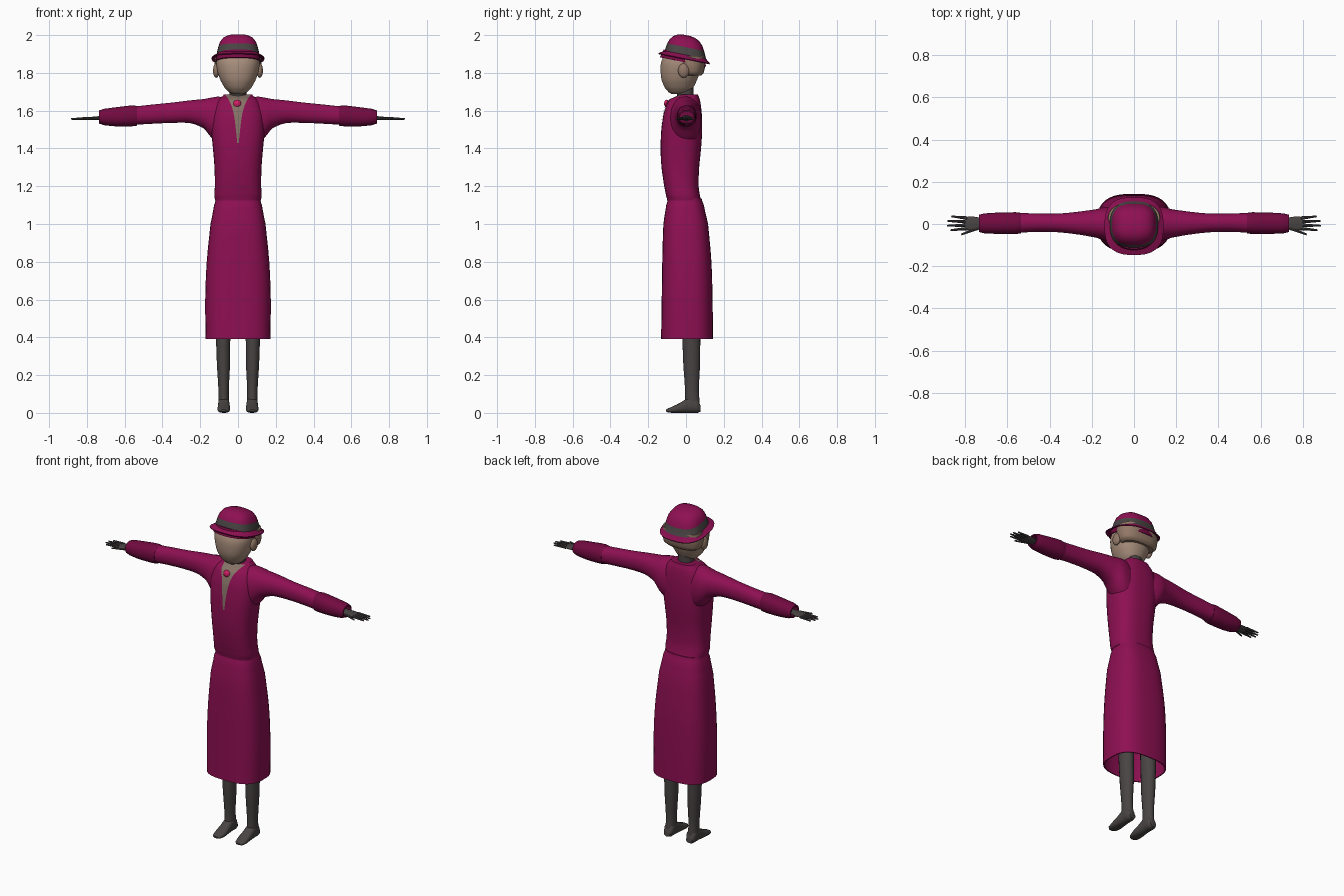
import bpy, bmesh, math
from mathutils import Vector, Matrix

if "Cube" in bpy.data.objects:
    bpy.data.objects.remove(bpy.data.objects["Cube"])


def material(name, rgb):
    m = bpy.data.materials.new(name)
    m.use_nodes = True
    col = (*rgb, 1)
    m.diffuse_color = col
    b = m.node_tree.nodes["Principled BSDF"]
    b.inputs["Base Color"].default_value = col
    b.inputs["Roughness"].default_value = 0.8
    return m


MAGENTA = material("magenta cloth", (0.27, 0.005, 0.085))
WINE = material("dark magenta cloth", (0.17, 0.003, 0.052))
GREY = material("charcoal", (0.065, 0.058, 0.056))
SKIN = material("skin", (0.39, 0.27, 0.2))
HAIR = material("light brown hair", (0.29, 0.19, 0.135))
CHEST = material("taupe neckline", (0.24, 0.17, 0.135))
PINK = material("pink pendant", (0.66, 0.012, 0.13))


def finish(name, bm, mats, mirrored=False, angle=40):
    bmesh.ops.recalc_face_normals(bm, faces=bm.faces)
    me = bpy.data.meshes.new(name)
    bm.to_mesh(me)
    bm.free()
    for m in mats:
        me.materials.append(m)
    me.shade_smooth()
    me.set_sharp_from_angle(angle=math.radians(angle))
    ob = bpy.data.objects.new(name, me)
    bpy.context.collection.objects.link(ob)
    if mirrored:
        ob.modifiers.new("mirror", "MIRROR").use_mirror_merge = False
    return ob


def soften(secs, k=3):
    """Catmull-Rom resampling of a list of sections."""
    out = []
    for i in range(len(secs) - 1):
        p0, p1 = secs[max(i - 1, 0)], secs[i]
        p2, p3 = secs[i + 1], secs[min(i + 2, len(secs) - 1)]
        for s in range(k):
            t = s / k
            row = [b + 0.5 * t * (c - a + t * (2*a - 5*b + 4*c - d + t * (3*(b - c) + d - a)))
                   for a, b, c, d in zip(p0, p1, p2, p3)]
            row[0] = p1[0] + (p2[0] - p1[0]) * t
            out.append(tuple(row))
    return out + [secs[-1]]


def wide(z, w, y0, y1, cx=0):
    return (z, cx - w, cx + w, y0, y1)


def loft(name, secs, mats, axis="z", n=2.4, seg=28, tilt=0, bands=None, mirrored=False, angle=40):
    """Skin superellipse sections (t, a0, a1, b0, b1) placed along an axis."""
    bm = bmesh.new()
    rings = []
    for t, a0, a1, b0, b1 in secs:
        ring = []
        for i in range(seg):
            th = 2 * math.pi * (i + 0.5) / seg
            c, s = math.cos(th), math.sin(th)
            a = (a0 + a1) / 2 + (a1 - a0) / 2 * math.copysign(abs(c) ** (2 / n), c)
            b = (b0 + b1) / 2 + (b1 - b0) / 2 * math.copysign(abs(s) ** (2 / n), s)
            co = {"z": (a, b, t - tilt * b), "x": (t, b, a), "y": (a, t, b)}[axis]
            ring.append(bm.verts.new(co))
        rings.append(ring)
    for j in range(len(rings) - 1):
        for i in range(seg):
            k = (i + 1) % seg
            f = bm.faces.new((rings[j][i], rings[j][k], rings[j + 1][k], rings[j + 1][i]))
            f.material_index = bands[j] if bands else 0
    bm.faces.new(rings[0])
    f = bm.faces.new(rings[-1])
    f.material_index = bands[-1] if bands else 0
    return finish(name, bm, mats, mirrored, angle)


def ball(name, centre, size, mat, mirrored=False):
    bm = bmesh.new()
    mx = Matrix.Translation(centre) @ Matrix.Diagonal((*size, 1))
    bmesh.ops.create_uvsphere(bm, u_segments=16, v_segments=10, radius=1, matrix=mx)
    return finish(name, bm, [mat], mirrored)


# Skirt, open at the hem with an inner lining
skirt = soften([wide(1.135, .117, -.095, .083), wide(1.1, .127, -.105, .095),
                wide(1.0, .146, -.12, .117), wide(.8, .166, -.126, .135),
                wide(.6, .174, -.129, .141), wide(.39, .172, -.132, .143)])
skirt += [wide(.39, .166, -.126, .137), wide(.6, .166, -.122, .134), wide(.9, .14, -.11, .11)]
loft("skirt", skirt, [MAGENTA], n=2.8, seg=36)

# Bodice
bodice = soften([wide(1.125, .122, -.1, .08), wide(1.15, .126, -.106, .074),
                 wide(1.2, .123, -.116, .067), wide(1.3, .125, -.13, .07),
                 wide(1.4, .133, -.135, .08), wide(1.5, .142, -.131, .086),
                 wide(1.58, .14, -.12, .084), wide(1.63, .125, -.104, .079),
                 wide(1.66, .105, -.085, .073), wide(1.685, .075, -.03, .064)])
loft("bodice", bodice, [MAGENTA], n=2.6, seg=36)

# Sleeves and cuffs
sleeve = soften([(.06, 1.42, 1.665, -.075, .07), (.1, 1.42, 1.675, -.085, .078),
                 (.14, 1.455, 1.67, -.078, .08), (.18, 1.505, 1.662, -.065, .07),
                 (.25, 1.533, 1.655, -.052, .06), (.35, 1.535, 1.643, -.04, .05),
                 (.46, 1.53, 1.632, -.037, .05), (.56, 1.525, 1.622, -.043, .053)])
loft("sleeves", sleeve, [MAGENTA], axis="x", n=2.2, mirrored=True)
cuff = soften([(.535, 1.52, 1.625, -.044, .053), (.56, 1.517, 1.628, -.048, .056),
               (.65, 1.517, 1.618, -.047, .054), (.71, 1.523, 1.61, -.044, .05),
               (.735, 1.531, 1.602, -.038, .044)])
cuff += [(.735, 1.538, 1.594, -.032, .038), (.69, 1.535, 1.597, -.034, .04)]
loft("cuffs", cuff, [WINE], axis="x", n=2.2, mirrored=True)

# Hands: flat palm with tapered fingers and thumb
loft("palms", soften([(.67, 1.545, 1.575, -.02, .025), (.73, 1.549, 1.572, -.025, .03),
                      (.77, 1.551, 1.568, -.032, .036), (.8, 1.553, 1.565, -.026, .032)]),
     [GREY], axis="x", seg=14, mirrored=True)
bm = bmesh.new()
fingers = [((.79, .028), (.865, .036)), ((.795, .011), (.882, .014)),
           ((.795, -.006), (.885, -.008)), ((.79, -.022), (.868, -.029)),
           ((.74, -.02), (.818, -.05))]
for base, tip in fingers:
    p, q = Vector((*base, 1.559)), Vector((*tip, 1.556))
    rot = (q - p).to_track_quat("Z", "Y").to_matrix().to_4x4()
    bmesh.ops.create_cone(bm, cap_ends=True, segments=8, radius1=.0085, radius2=.004,
                          depth=(q - p).length, matrix=Matrix.Translation((p + q) / 2) @ rot)
finish("fingers", bm, [GREY], True)

# Legs and feet
loft("legs", soften([wide(.95, .05, -.03, .08, .08), wide(.4, .039, -.02, .076, .079),
                     wide(.25, .035, -.014, .074, .077), wide(.12, .028, -.005, .068, .076),
                     wide(.04, .029, -.005, .073, .075)]), [GREY], n=2, seg=18, mirrored=True)
loft("feet", soften([(.077, .055, .095, .006, .04), (.06, .046, .104, 0, .075),
                     (.02, .045, .105, 0, .085), (-.02, .043, .107, 0, .06),
                     (-.065, .042, .108, 0, .037), (-.095, .05, .103, .002, .025),
                     (-.107, .062, .09, .007, .018)]), [GREY], axis="y", seg=18, mirrored=True)


# Neckline: thin V plate that follows the front of the bodice
def bodice_front(x, z):
    for lo, hi in zip(bodice, bodice[1:]):
        if lo[0] <= z <= hi[0]:
            t = (z - lo[0]) / (hi[0] - lo[0])
            w, y0, y1 = (lo[i] + (hi[i] - lo[i]) * t for i in (2, 3, 4))
            drop = max(0, 1 - abs(x / w) ** 2.6) ** (1 / 2.6)
            return (y0 + y1) / 2 - (y1 - y0) / 2 * drop


bm = bmesh.new()
rows, cols = 24, 8
grid = []
for r in range(rows + 1):
    u = r / rows
    z = 1.43 + .252 * u
    half = .004 + .026 * u + .036 * u ** 5
    xs = [half * (2 * c / cols - 1) for c in range(cols + 1)]
    grid.append([bm.verts.new((x, bodice_front(x, z) - .004, z)) for x in xs])
for r in range(rows):
    for c in range(cols):
        bm.faces.new((grid[r][c], grid[r][c + 1], grid[r + 1][c + 1], grid[r + 1][c]))
bmesh.ops.solidify(bm, geom=bm.faces[:], thickness=.004)
finish("neckline", bm, [CHEST])
ball("pendant", (-.004, -.102, 1.637), (.021, .014, .021), PINK)

# Neck, head and hair
loft("neck", [wide(1.62, .05, -.052, .045), wide(1.68, .045, -.048, .04),
              wide(1.76, .047, -.05, .04)], [GREY], n=2.2, seg=20)
loft("head", soften([wide(1.687, .026, -.075, -.01), wide(1.697, .048, -.092, .015),
                     wide(1.72, .07, -.112, .038), wide(1.76, .093, -.129, .058),
                     wide(1.81, .109, -.135, .076), wide(1.86, .115, -.131, .088),
                     wide(1.92, .103, -.105, .085)]), [SKIN], n=2.2)
loft("hair", soften([wide(1.785, .1, -.02, .08), wide(1.797, .117, -.035, .093),
                     wide(1.84, .126, -.05, .102), wide(1.89, .122, -.05, .1)]), [HAIR], n=2.4)
ball("side_curls", (.115, -.012, 1.812), (.017, .03, .038), HAIR, True)

# Hat: tilted brim, ribbon and rounded crown
hat = [wide(1.888, .108, -.115, .095), wide(1.87, .138, -.145, .125),
       wide(1.875, .14, -.147, .127), wide(1.895, .114, -.113, .107),
       wide(1.936, .104, -.1, .096), wide(1.962, .095, -.086, .086),
       wide(1.983, .079, -.066, .07), wide(1.995, .055, -.042, .047),
       wide(2.0, .025, -.015, .02)]
loft("hat", hat, [MAGENTA, GREY, WINE], n=2.7, seg=32, tilt=.2,
     bands=[2, 2, 0, 1, 0, 0, 0, 0], angle=35)
loft("hat_lining", [wide(1.855, .121, -.139, .106), wide(1.9, .11, -.118, .1)],
     [WINE], n=2.4, seg=32, tilt=.2)
